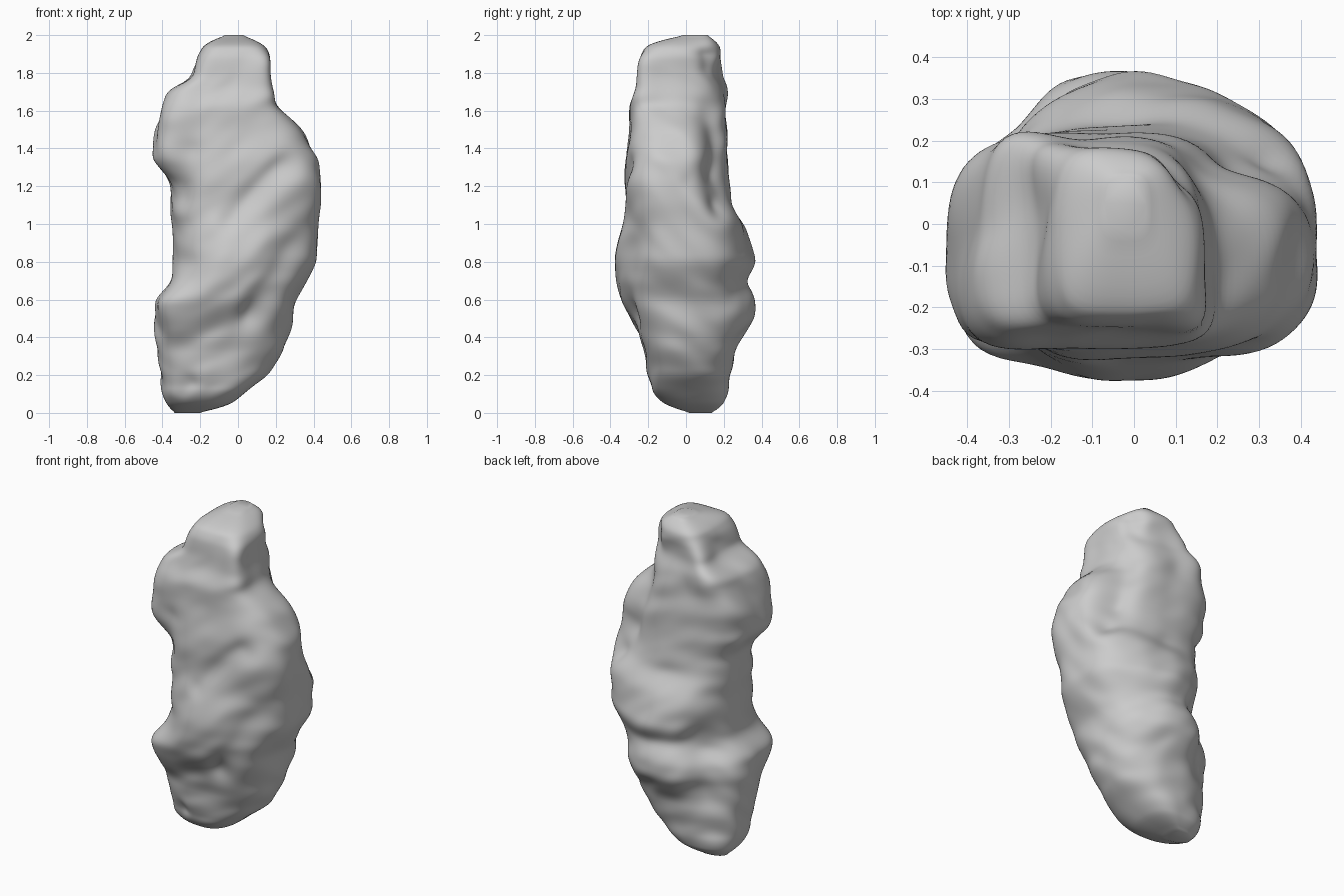
import bpy, bmesh, math
from mathutils import Vector, noise

# Rock outline by height: z, x left, x right, y front, y back, squareness
ROWS = [
    (0.00, -0.33, -0.22, 0.03, 0.13, 2.2),
    (0.03, -0.37, -0.06, -0.09, 0.19, 2.4),
    (0.10, -0.40, 0.03, -0.18, 0.22, 2.6),
    (0.20, -0.41, 0.15, -0.20, 0.23, 2.6),
    (0.35, -0.43, 0.25, -0.22, 0.27, 2.5),
    (0.50, -0.45, 0.29, -0.30, 0.37, 2.4),
    (0.60, -0.44, 0.31, -0.35, 0.37, 2.3),
    (0.70, -0.35, 0.36, -0.375, 0.33, 2.2),
    (0.80, -0.34, 0.41, -0.37, 0.37, 2.2),
    (1.00, -0.34, 0.43, -0.34, 0.31, 2.4),
    (1.10, -0.35, 0.44, -0.33, 0.24, 2.9),
    (1.22, -0.36, 0.44, -0.33, 0.23, 3.0),
    (1.34, -0.45, 0.43, -0.32, 0.22, 3.2),
    (1.50, -0.425, 0.34, -0.30, 0.21, 3.6),
    (1.63, -0.39, 0.20, -0.30, 0.20, 4.2),
    (1.71, -0.36, 0.18, -0.27, 0.19, 5.0),
    (1.77, -0.24, 0.18, -0.26, 0.18, 5.5),
    (1.90, -0.20, 0.17, -0.24, 0.19, 5.0),
    (1.96, -0.17, 0.13, -0.20, 0.17, 4.0),
    (2.00, -0.06, 0.02, 0.00, 0.11, 3.0),
]

# Creases (negative) and lumps (positive): start, end, radius, depth
FEATURES = [
    ((-0.05, -0.34, 1.03), (0.25, -0.30, 1.30), 0.06, -0.030),
    ((-0.28, -0.28, 0.38), (0.08, -0.32, 0.52), 0.07, -0.030),
    ((0.08, -0.32, 0.52), (0.30, -0.22, 0.95), 0.08, -0.035),
    ((-0.33, -0.25, 1.15), (-0.28, -0.30, 1.38), 0.07, -0.030),
    ((-0.20, -0.28, 1.66), (0.18, -0.24, 1.74), 0.06, -0.012),
    ((0.38, 0.18, 1.08), (-0.34, 0.12, 1.34), 0.06, -0.030),
    ((0.25, 0.28, 0.62), (-0.25, 0.28, 0.75), 0.06, -0.015),
    ((0.40, 0.02, 1.22), (0.38, 0.18, 1.10), 0.05, -0.025),
    ((0.32, 0.16, 0.75), (0.34, 0.16, 0.98), 0.10, 0.015),
    ((-0.30, -0.16, 0.10), (-0.26, -0.17, 0.16), 0.05, -0.025),
    # Broad corner corrections
    ((-0.36, 0.30, 0.48), (-0.36, 0.30, 0.66), 0.17, -0.095),
    ((-0.36, -0.26, 0.44), (-0.36, -0.26, 0.56), 0.12, 0.060),
    ((0.34, 0.20, 1.28), (0.26, 0.18, 1.55), 0.14, -0.105),
    ((-0.38, -0.28, 1.42), (-0.36, -0.28, 1.52), 0.10, 0.025),
    ((0.16, 0.18, 1.84), (0.14, 0.16, 1.98), 0.10, -0.075),
    ((-0.26, 0.20, 1.70), (-0.24, 0.18, 1.80), 0.09, 0.050),
    ((0.16, -0.25, 1.70), (0.16, -0.25, 1.84), 0.08, 0.030),
]


def raw(z):
    z = min(max(z, 0.0), 2.0)
    for a, b in zip(ROWS, ROWS[1:]):
        if z <= b[0]:
            t = (z - a[0]) / (b[0] - a[0])
            return [p + (q - p) * t for p, q in zip(a[1:], b[1:])]


def outline(z):
    w = min(0.02, z, 2.0 - z)
    return [sum(v) / 3 for v in zip(raw(z - w), raw(z), raw(z + w))]


def relief(p):
    # Slanted folds that climb around the rock, plus local creases
    h = p.z + 1.8 * p.x * p.y
    d = 0.020 * noise.noise(Vector((p.x * 2.2, p.y * 2.2, h * 6.5 + 3)))
    d += 0.012 * noise.noise(Vector((p.x * 6, p.y * 6, h * 9)))
    for a, b, r, depth in FEATURES:
        a, b = Vector(a), Vector(b)
        t = max(0, min(1, (p - a).dot(b - a) / (b - a).length_squared))
        d += depth * math.exp(-((p - a.lerp(b, t)).length / r) ** 2)
    return d * min(1, p.z / 0.15, (2.0 - p.z) / 0.1)


SEG, RINGS = 128, 150
bm = bmesh.new()
rings = []
for i in range(RINGS + 1):
    # Rings crowd towards both ends
    u = i / RINGS
    z = 2 * (0.6 * u + 0.4 * (1 - math.cos(math.pi * u)) / 2)
    xl, xr, yf, yb, n = outline(z)
    c = Vector((0.8 * (xl + xr) / 2 - 0.03 * min(1, z, (2 - z) * 2), (yf + yb) / 2, z))
    c.x = min(max(c.x, xl + 0.02), xr - 0.02)
    ring = []
    for j in range(SEG):
        a = 2 * math.pi * j / SEG
        # Even angular spacing on a four-radius superellipse
        ca, sa = math.cos(a), math.sin(a)
        k = (abs(ca) ** n + abs(sa) ** n) ** (-1 / n)
        p = c + Vector((ca * k * (xr - c.x if ca > 0 else c.x - xl),
                        sa * k * (yb - c.y if sa > 0 else c.y - yf), 0))
        p += (p - c).normalized() * relief(p)
        ring.append(bm.verts.new(p))
    rings.append(ring)
for lo, hi in zip(rings, rings[1:]):
    for j in range(SEG):
        k = (j + 1) % SEG
        bm.faces.new((lo[j], lo[k], hi[k], hi[j]))
bm.faces.new(rings[0][::-1])
bm.faces.new(rings[-1])
# Soften the surface
for _ in range(3):
    bmesh.ops.smooth_vert(bm, verts=bm.verts[:], factor=0.5,
                          use_axis_x=True, use_axis_y=True, use_axis_z=False)
for f in bm.faces:
    f.smooth = True
mesh = bpy.data.meshes.new("rock")
bm.to_mesh(mesh)
bm.free()
rock = bpy.data.objects.new("rock", mesh)
bpy.context.collection.objects.link(rock)
